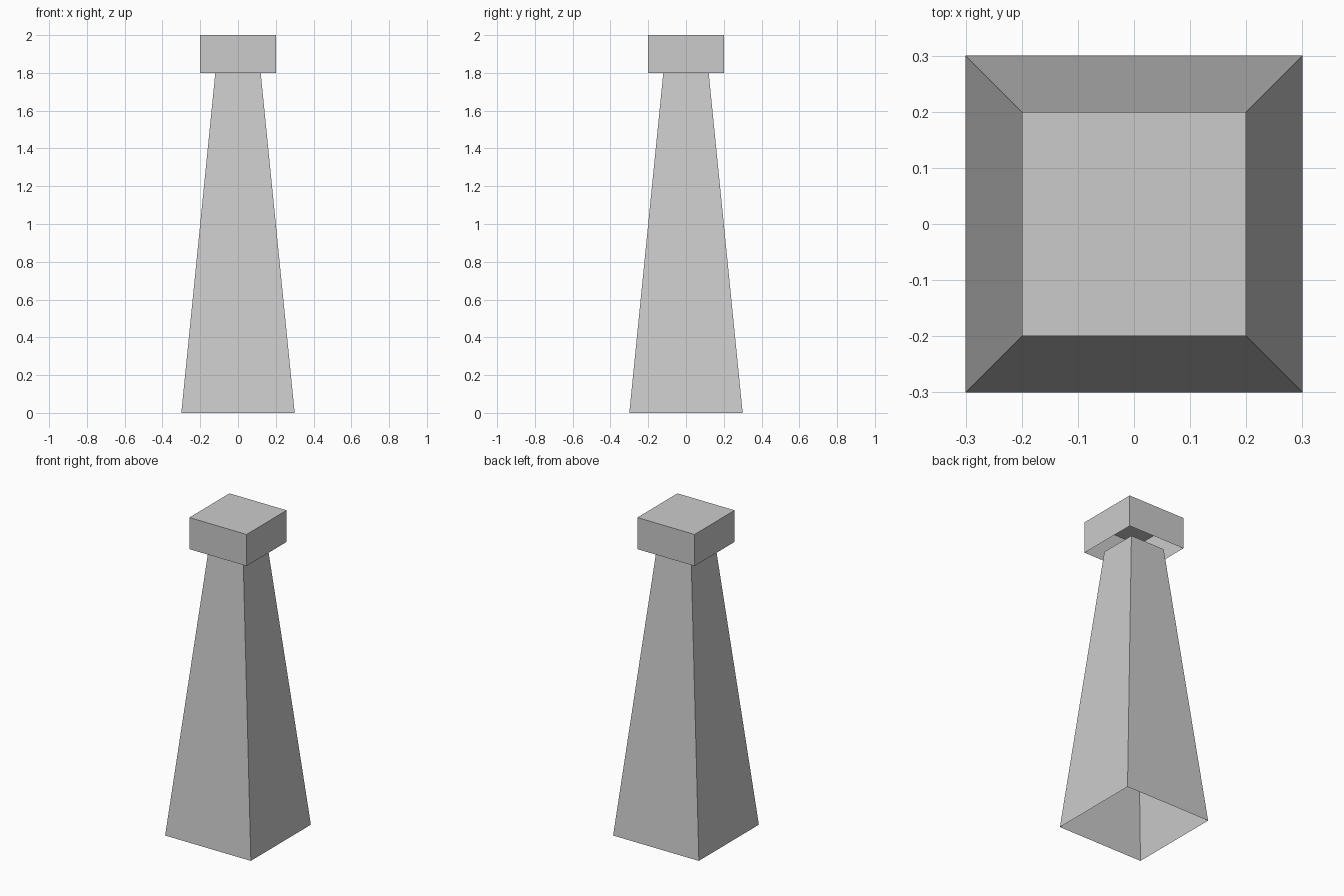
import bpy
import bmesh

if "Cube" in bpy.data.objects:
    bpy.data.objects.remove(bpy.data.objects["Cube"])


def square_shell(name, z0, half0, z1, half1, closed_top):
    """Four thin walls between two squares, open below, optionally closed above."""
    bm = bmesh.new()
    corners = [(-1, -1), (1, -1), (1, 1), (-1, 1)]
    low = [bm.verts.new((x * half0, y * half0, z0)) for x, y in corners]
    high = [bm.verts.new((x * half1, y * half1, z1)) for x, y in corners]
    for i in range(4):
        j = (i + 1) % 4
        bm.faces.new((low[i], low[j], high[j], high[i]))
    if closed_top:
        bm.faces.new(high)
    mesh = bpy.data.meshes.new(name)
    bm.to_mesh(mesh)
    bm.free()
    obj = bpy.data.objects.new(name, mesh)
    bpy.context.collection.objects.link(obj)
    return obj


# Tapered hollow shaft
square_shell("shaft", 0.0, 0.30, 1.8, 0.12, False)

# Square cap, hollow from below
square_shell("cap", 1.8, 0.20, 2.0, 0.20, True)
